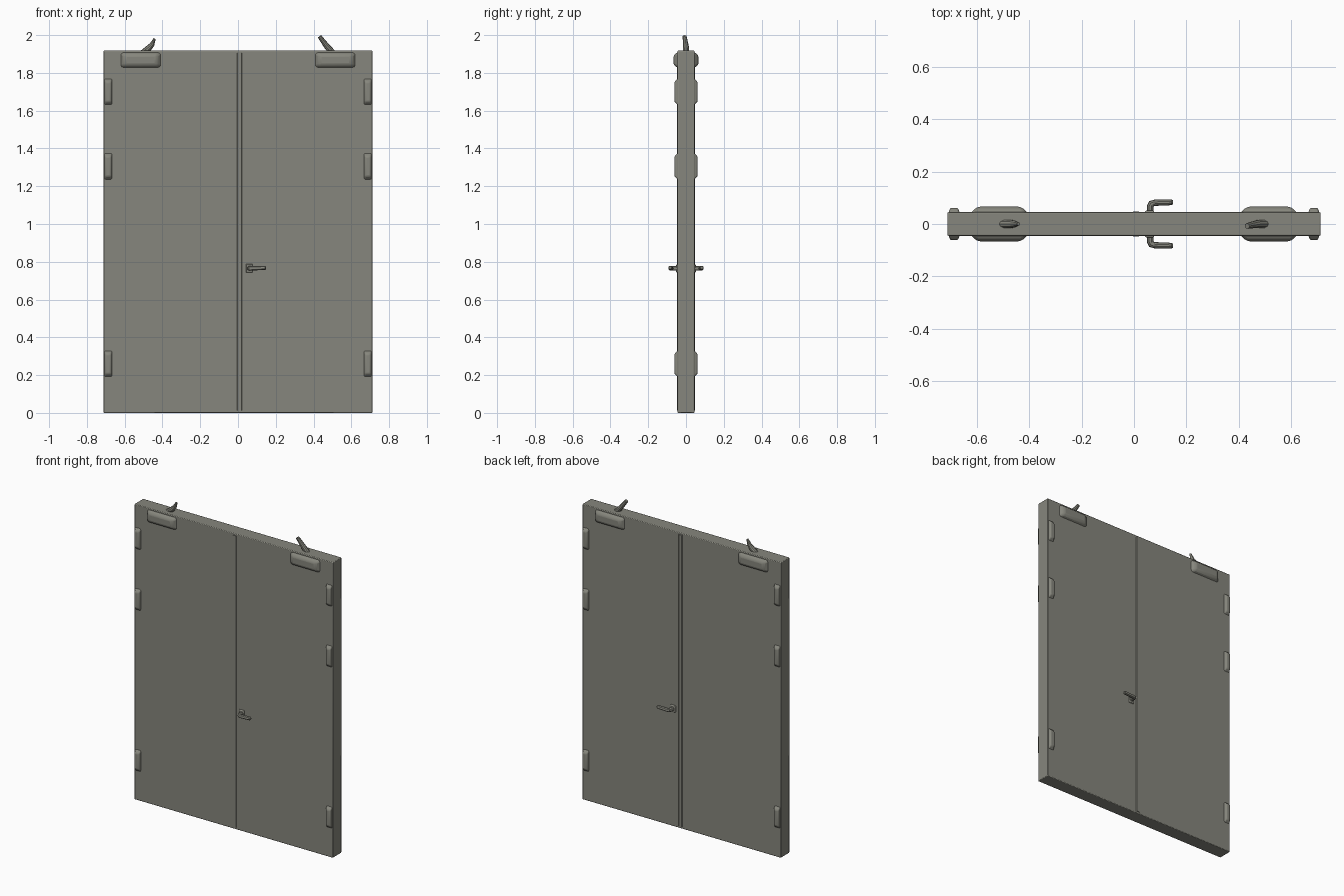
import bpy, bmesh, math
from mathutils import Vector

if "Cube" in bpy.data.objects:
    bpy.data.objects.remove(bpy.data.objects["Cube"])

W, H, D = 0.7125, 1.918, 0.045      # half width, height, half depth

paint = bpy.data.materials.new("warm_grey_paint")
paint.diffuse_color = (0.24, 0.24, 0.205, 1)
paint.use_nodes = True
paint.node_tree.nodes["Principled BSDF"].inputs["Base Color"].default_value = paint.diffuse_color


def finish(name, bm, bevel=0.0, segs=2):
    bmesh.ops.recalc_face_normals(bm, faces=bm.faces)
    me = bpy.data.meshes.new(name)
    bm.to_mesh(me)
    bm.free()
    me.materials.append(paint)
    ob = bpy.data.objects.new(name, me)
    bpy.context.collection.objects.link(ob)
    if bevel:
        mod = ob.modifiers.new("bevel", 'BEVEL')
        mod.width, mod.segments = bevel, segs
    bpy.ops.object.select_all(action='DESELECT')
    ob.select_set(True)
    bpy.context.view_layer.objects.active = ob
    bpy.ops.object.shade_smooth_by_angle(angle=math.radians(35))
    return ob


def pad(name, x, z, base, outer, y0, y1, bevel):
    """Raised pad with sloped sides; base and outer are half sizes in x, z."""
    bm = bmesh.new()
    rings = []
    for (hx, hz), y in ((base, y0), (outer, y1)):
        rings.append([bm.verts.new((x + sx * hx, y, z + sz * hz))
                      for sx, sz in ((-1, -1), (1, -1), (1, 1), (-1, 1))])
    a, b = rings
    bm.faces.new(a)
    bm.faces.new(b)
    for i in range(4):
        j = (i + 1) % 4
        bm.faces.new((a[i], a[j], b[j], b[i]))
    return finish(name, bm, bevel)


def tube(name, pts, radii, sides=10):
    """Swept round bar lying in a plane, with a radius at each point."""
    pts = [Vector(p) for p in pts]
    bm = bmesh.new()
    rings = []
    for i, p in enumerate(pts):
        t = (pts[min(i + 1, len(pts) - 1)] - pts[max(i - 1, 0)]).normalized()
        ref = Vector((0, 0, 1)) if abs(t.z) < 0.3 else Vector((0, 1, 0))
        u = t.cross(ref).normalized()
        v = t.cross(u).normalized()
        rings.append([bm.verts.new(p + radii[i] * (u * math.cos(a) + v * math.sin(a)))
                      for a in (math.tau * k / sides for k in range(sides))])
    for a, b in zip(rings, rings[1:]):
        for k in range(sides):
            m = (k + 1) % sides
            bm.faces.new((a[k], a[m], b[m], b[k]))
    bm.faces.new(rings[0])
    bm.faces.new(rings[-1])
    return finish(name, bm)


# Door slab
bm = bmesh.new()
bmesh.ops.create_cube(bm, size=1)
for v in bm.verts:
    v.co = (v.co.x * 2 * W, v.co.y * 2 * D, (v.co.z + 0.5) * H)
finish("door_slab", bm, 0.004)

for s, side in ((-1, "front"), (1, "back")):
    # Meeting strip between the two leaves
    pad("meeting_strip_" + side, 0.008, H / 2, (0.022, H / 2 - 0.01),
        (0.010, H / 2 - 0.012), s * (D - 0.01), s * (D + 0.003), 0)

    # Hinges and closer housings
    for m, hand in ((-1, "left"), (1, "right")):
        for n, z in enumerate((0.26, 1.305, 1.70)):
            pad(f"hinge_{side}_{hand}_{n}", m * 0.687, z, (0.024, 0.078),
                (0.015, 0.052), s * (D - 0.01), s * 0.062, 0.007)
        pad(f"closer_{side}_{hand}", m * 0.515, 1.868, (0.115, 0.046),
            (0.085, 0.028), s * (D - 0.01), s * 0.066, 0.012)

    # Lever handle with its rose
    pad("handle_rose_" + side, 0.06, 0.765, (0.02, 0.025), (0.015, 0.02),
        s * (D - 0.005), s * (D + 0.007), 0.003)
    tube("lever_handle_" + side,
         [(0.062, s * 0.04, 0.765), (0.062, s * 0.068, 0.765),
          (0.066, s * 0.077, 0.765), (0.078, s * 0.081, 0.765),
          (0.144, s * 0.083, 0.768), (0.149, s * 0.083, 0.768)],
         (0.013, 0.013, 0.013, 0.012, 0.011, 0.007))

# Closer arms standing above the top edge
tube("closer_arm_left", [(-0.515, 0, 1.90), (-0.475, 0, 1.928),
     (-0.455, 0, 1.95), (-0.441, 0, 1.982)], (0.014, 0.017, 0.013, 0.006))
tube("closer_arm_right", [(0.515, 0, 1.895), (0.475, 0, 1.935),
     (0.45, -0.004, 1.968), (0.432, -0.008, 1.993)], (0.015, 0.016, 0.013, 0.011))
